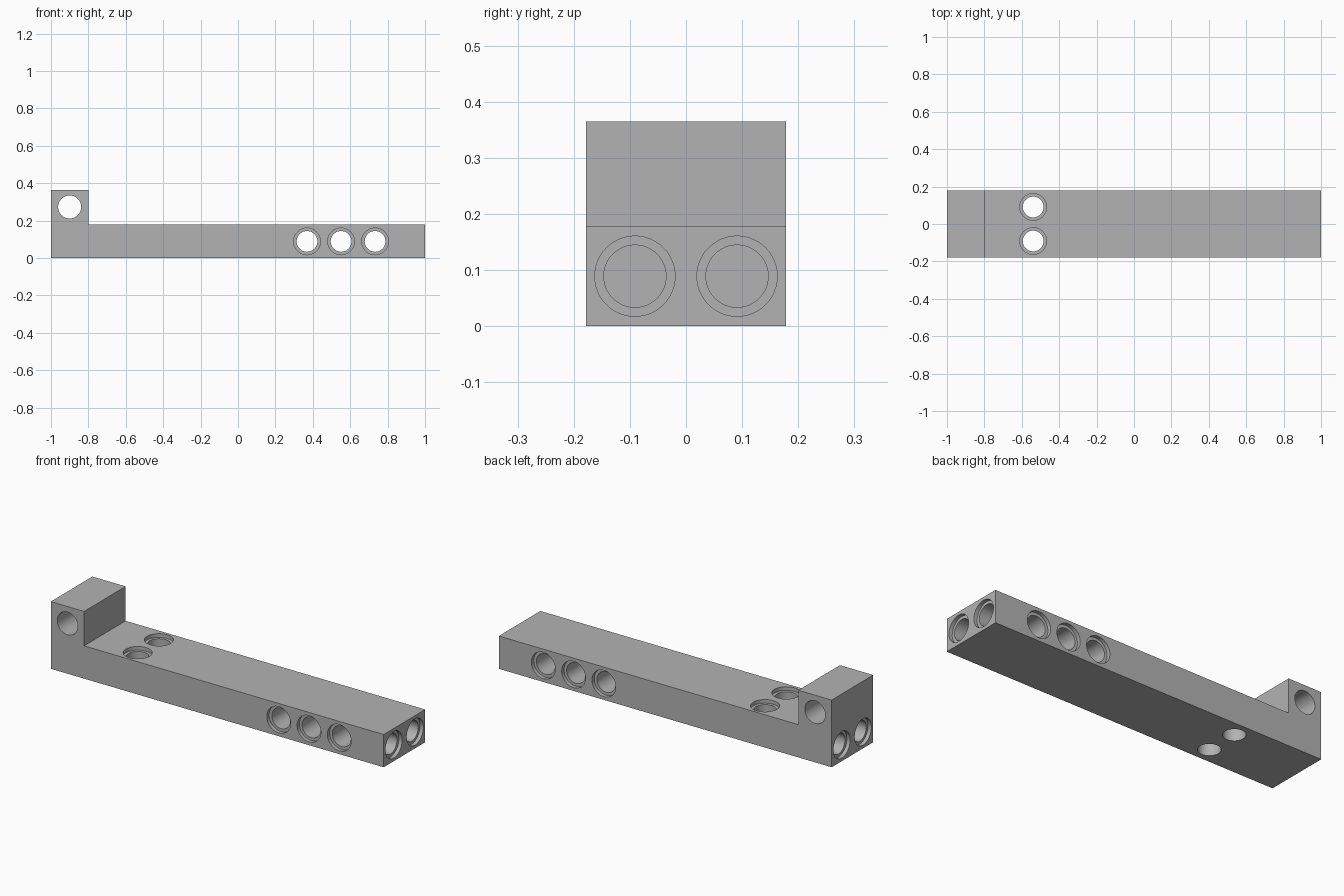
import bpy
import bmesh
import math
from mathutils import Vector

cube = bpy.data.objects.get("Cube")
if cube:
    bpy.data.objects.remove(cube, do_unlink=True)

HALF_W = 0.178    # half width of the beam
BEAM_H = 0.178    # height of the beam
MID_Z = 0.089     # height of the hole axes in the beam
BORE, RIM = 0.0555, 0.0715
RIM_DEPTH = 0.02
END_DEPTH = 0.18

grey = bpy.data.materials.new("light_grey")
grey.use_nodes = True
colour = (0.45, 0.45, 0.45, 1)
grey.diffuse_color = colour
grey.node_tree.nodes["Principled BSDF"].inputs["Base Color"].default_value = colour

# Beam with raised end block, an L profile extruded across the width
profile = [(-1, 0), (1, 0), (1, BEAM_H), (-0.8, BEAM_H), (-0.8, 0.365), (-1, 0.365)]
bm = bmesh.new()
face = bm.faces.new([bm.verts.new((x, -HALF_W, z)) for x, z in profile])
ext = bmesh.ops.extrude_face_region(bm, geom=[face])
moved = [v for v in ext["geom"] if isinstance(v, bmesh.types.BMVert)]
bmesh.ops.translate(bm, verts=moved, vec=(0, 2 * HALF_W, 0))
bmesh.ops.recalc_face_normals(bm, faces=bm.faces)
mesh = bpy.data.meshes.new("drilled_beam")
bm.to_mesh(mesh)
bm.free()
mesh.materials.append(grey)
beam = bpy.data.objects.new("drilled_beam", mesh)
bpy.context.collection.objects.link(beam)


def drill(start, end, radius):
    """Cut a round hole between two points."""
    a, b = Vector(start), Vector(end)
    bpy.ops.mesh.primitive_cylinder_add(
        vertices=48, radius=radius, depth=(b - a).length, location=(a + b) / 2,
        rotation=(b - a).to_track_quat("Z", "Y").to_euler())
    cutter = bpy.context.object
    cutter.name = "hole_cutter"
    cutter.hide_render = True
    cutter.data.materials.append(grey)
    mod = beam.modifiers.new("hole", "BOOLEAN")
    mod.operation = "DIFFERENCE"
    mod.solver = "EXACT"
    mod.object = cutter
    bpy.ops.object.select_all(action="DESELECT")
    beam.select_set(True)
    bpy.context.view_layer.objects.active = beam
    bpy.ops.object.modifier_apply(modifier=mod.name)
    bpy.data.objects.remove(cutter, do_unlink=True)


OUT = 0.05  # cutter overshoot past the surface

# Cross holes through the beam, recessed on both sides
for x in (0.369, 0.551, 0.733):
    drill((x, -HALF_W - OUT, MID_Z), (x, HALF_W + OUT, MID_Z), BORE)
    for s in (-1, 1):
        drill((x, s * (HALF_W + OUT), MID_Z), (x, s * (HALF_W - RIM_DEPTH), MID_Z), RIM)

# Plain hole through the end block
drill((-0.9, -HALF_W - OUT, 0.273), (-0.9, HALF_W + OUT, 0.273), 0.0615)

for y in (-0.091, 0.091):
    # Vertical holes, recessed on top only
    drill((-0.539, y, -OUT), (-0.539, y, BEAM_H + OUT), BORE)
    drill((-0.539, y, BEAM_H - RIM_DEPTH), (-0.539, y, BEAM_H + OUT), RIM)
    # Blind recessed holes in both ends
    for s in (-1, 1):
        drill((s * (1 + OUT), y, MID_Z), (s * (1 - END_DEPTH), y, MID_Z), BORE)
        drill((s * (1 + OUT), y, MID_Z), (s * (1 - RIM_DEPTH), y, MID_Z), RIM)

bpy.ops.object.shade_smooth_by_angle(angle=math.radians(30))
